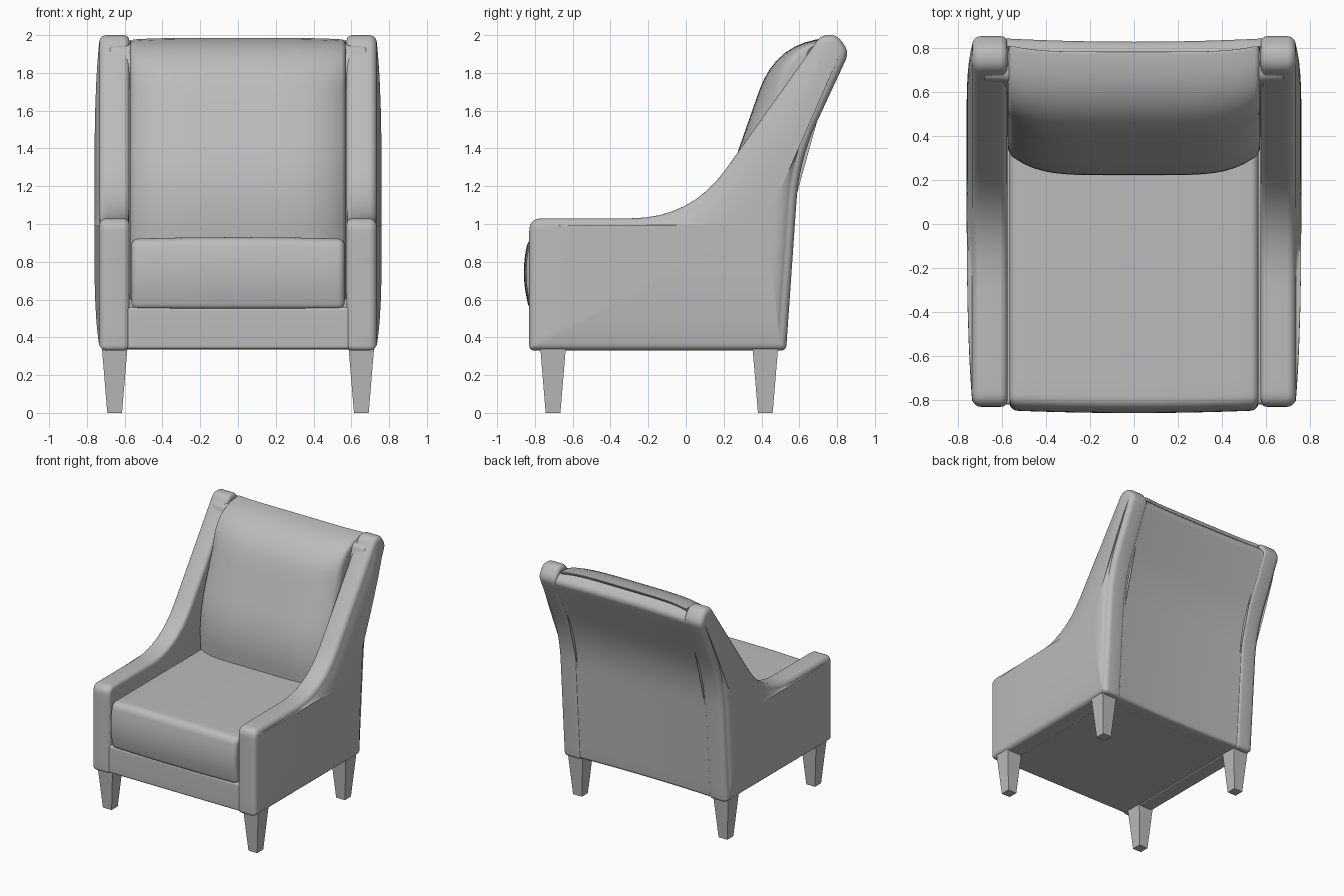
import bpy, bmesh, math
from mathutils import Vector

if "Cube" in bpy.data.objects:
    bpy.data.objects.remove(bpy.data.objects["Cube"])

grey = bpy.data.materials.new("grey fabric")
grey.diffuse_color = (0.5, 0.5, 0.5, 1)
grey.use_nodes = True
grey.node_tree.nodes["Principled BSDF"].inputs["Base Color"].default_value = grey.diffuse_color


def rounded(corners, step=0.08, n=8):
    """Closed outline from (y, z, radius) corners, each corner eased by a curve."""
    out = []
    count = len(corners)
    for i, (y, z, r) in enumerate(corners):
        c = Vector((y, z))
        before = Vector(corners[i - 1][:2])
        after = Vector(corners[(i + 1) % count][:2])
        a = c + (before - c).normalized() * r
        b = c + (after - c).normalized() * r
        if out:
            fill(out, a, step)
        for k in range(n + 1):
            t = k / n
            out.append(a * (1 - t) ** 2 + c * 2 * t * (1 - t) + b * t * t)
    fill(out, out[0], step)
    return out


def fill(out, end, step):
    start = out[-1].copy()
    m = int((end - start).length / step)
    for k in range(1, m + 1):
        out.append(start.lerp(end, k / (m + 1)))


def finish(bm, name, angle=40, smooth=True, mirror=False):
    bmesh.ops.recalc_face_normals(bm, faces=bm.faces)
    for f in bm.faces:
        f.smooth = smooth
    me = bpy.data.meshes.new(name)
    bm.to_mesh(me)
    bm.free()
    me.materials.append(grey)
    if smooth:
        me.set_sharp_from_angle(angle=math.radians(angle))
    ob = bpy.data.objects.new(name, me)
    bpy.context.collection.objects.link(ob)
    if mirror:
        ob.modifiers.new("Mirror", 'MIRROR')
    return ob


def slab(name, corners, rings, centre=(0, 0), deform=None, mirror=False):
    """Loft an outline along x; rings are (x, inset, scale about centre)."""
    pts = rounded(corners)
    n = len(pts)
    area = sum(pts[i - 1].x * pts[i].y - pts[i].x * pts[i - 1].y for i in range(n))
    sign = 1 if area > 0 else -1
    inward = []
    for i in range(n):
        t = (pts[(i + 1) % n] - pts[i - 1]).normalized()
        inward.append(Vector((-t.y, t.x)) * sign)
    c = Vector(centre)
    bm = bmesh.new()
    loops = []
    for x, inset, s in rings:
        loop = []
        for p, q in zip(pts, inward):
            v = c + (p + q * inset - c) * s
            y, z = deform(x, v.x, v.y) if deform else v
            loop.append(bm.verts.new((x, y, z)))
        loops.append(loop)
    for a, b in zip(loops, loops[1:]):
        for i in range(n):
            bm.faces.new((a[i - 1], a[i], b[i], b[i - 1]))
    bm.faces.new(loops[0])
    bm.faces.new(loops[-1])
    return finish(bm, name, mirror=mirror)


def quarter(w, r, n=5):
    """Rounded end: (distance along x, inset), from the end cap inwards."""
    return [(w - r + r * math.cos(k / n * math.pi / 2),
             r * (1 - math.sin(k / n * math.pi / 2))) for k in range(n + 1)]


def across(w, r, n=16):
    end = quarter(w, r)
    mid = [(-(w - r) + 2 * (w - r) * k / n, 0, 1) for k in range(1, n)]
    return [(-x, d, 1) for x, d in end] + mid + [(x, d, 1) for x, d in reversed(end)]


# Arms: side panels sweeping up into the wings of the back
arm_outline = [
    (-0.83, 0.33, 0.03), (-0.83, 1.03, 0.07), (0.026, 1.03, 0.32),
    (0.715, 2.0, 0.04), (0.80, 2.0, 0.04), (0.865, 1.91, 0.05),
    (0.60, 1.34, 0.22), (0.53, 0.33, 0.03)]
inner = [(0.575 + 0.735 - x, d, 1) for x, d in quarter(0.735, 0.03)]
outer = [(x, d, 1) for x, d in reversed(quarter(0.735, 0.04))]
bulge = [(0.735 + 0.025 * (1 - s ** 4), 0.04, s) for s in (0.95, 0.88, 0.8, 0.65, 0.5, 0.3, 0.1)]
slab("arm", arm_outline, inner + outer + bulge, centre=(0.42, 1.0), mirror=True)

# Back panel: slightly hollow across its width
slab("back_panel", [
    (0.40, 0.335, 0.02), (0.40, 1.2, 0.1), (0.66, 1.94, 0.03), (0.79, 1.965, 0.03),
    (0.858, 1.90, 0.04), (0.597, 1.34, 0.22), (0.527, 0.335, 0.03)],
    across(0.68, 0.01),
    deform=lambda x, y, z: (y - 0.02 * (1 - (x / 0.68) ** 2), z))


# Back cushion: full in the middle, falling away at the sides
def back_shape(x, y, z):
    s = abs(x) / 0.572
    k = 1 - 0.7 * min(max((z - 1.7) / 0.28, 0), 1)
    return y + 0.1 * k * s ** 5, z - 0.01 * s ** 4


slab("back_cushion", [
    (0.25, 0.6, 0.03), (0.21, 1.2, 0.2), (0.48, 1.97, 0.28), (0.79, 1.987, 0.02),
    (0.72, 1.90, 0.03), (0.36, 1.2, 0.1), (0.36, 0.6, 0.03)],
    across(0.572, 0.025, 24), deform=back_shape)


# Seat cushion: crowned top and bulging front
def seat_shape(x, y, z):
    c = 1 - (x / 0.565) ** 2
    return y - 0.012 * c, z + 0.008 * c * (z > 0.75)


slab("seat_cushion", [
    (-0.82, 0.55, 0.03), (-0.86, 0.75, 0.13), (-0.82, 0.922, 0.05),
    (0.38, 0.922, 0.03), (0.38, 0.55, 0.03)],
    across(0.565, 0.035), deform=seat_shape)

# Seat base with front rail
slab("seat_base", [
    (-0.82, 0.337, 0.02), (-0.82, 0.56, 0.02), (0.5, 0.56, 0.02), (0.5, 0.337, 0.02)],
    across(0.62, 0.01))

# Tapered square legs
for name, y0 in (("front_leg", -0.704), ("back_leg", 0.42)):
    bm = bmesh.new()
    bmesh.ops.create_cube(bm, size=1)
    for v in bm.verts:
        top = v.co.z > 0
        w = 0.136 if top else 0.078
        v.co = (0.653 + v.co.x * w, y0 + v.co.y * w, 0.35 if top else 0)
    finish(bm, name, smooth=False, mirror=True)
